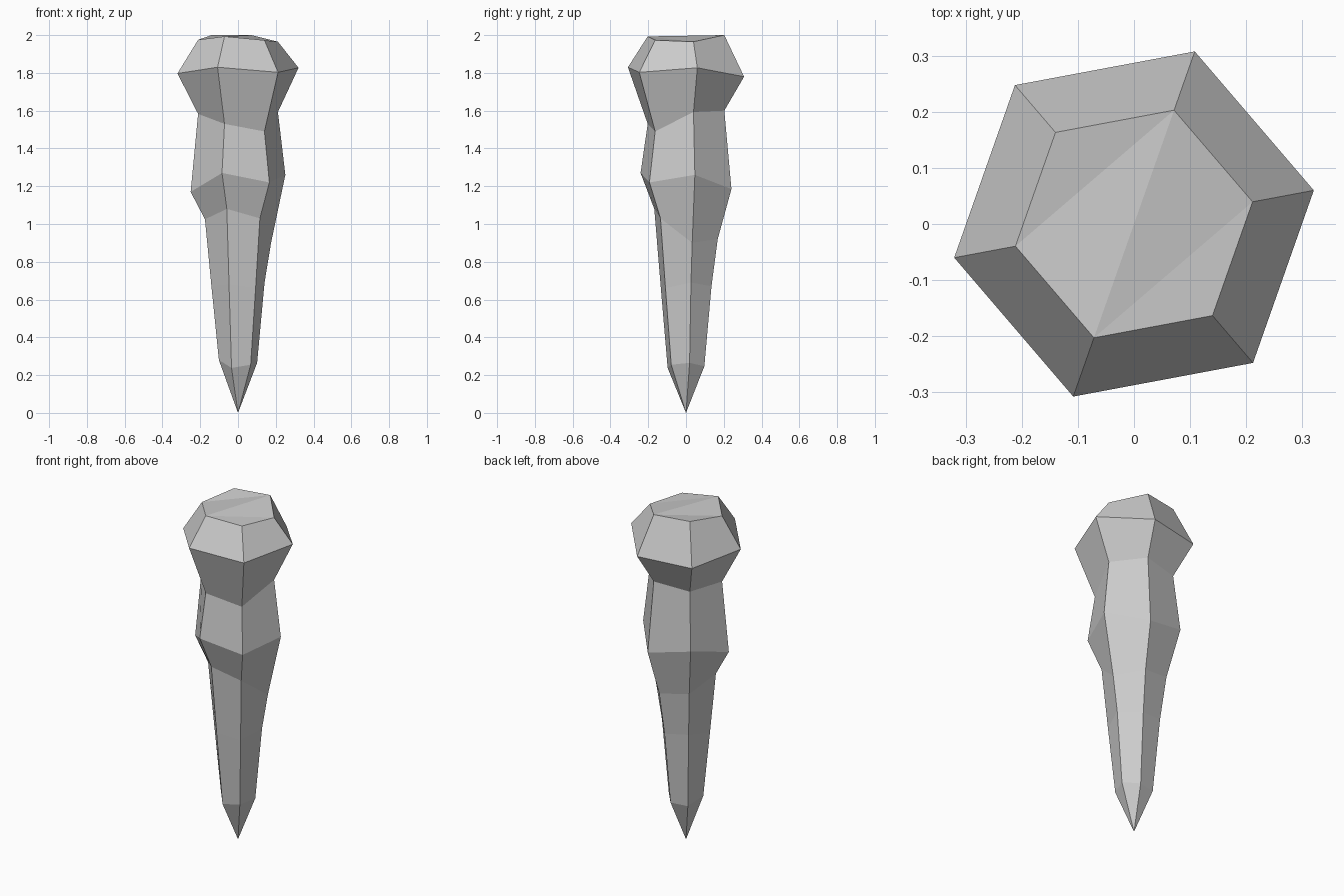
import bpy, bmesh
from math import cos, sin, radians

if "Cube" in bpy.data.objects:
    bpy.data.objects.remove(bpy.data.objects["Cube"])

SIDES = 6
TURN = 10.6  # twist of the hexagon in degrees

# Cross-sections from top to bottom: radius, then the uneven height of each corner
RINGS = [
    (0.215, [1.965, 2.00, 2.00, 1.975, 1.993, 1.973]),
    (0.326, [1.827, 1.78, 1.77, 1.797, 1.83, 1.803]),
    (0.215, [1.593, 1.60, 1.58, 1.583, 1.53, 1.49]),
    (0.255, [1.26, 1.185, 1.24, 1.17, 1.27, 1.22]),
    (0.178, [0.90, 0.92, 0.95, 1.025, 1.08, 1.03]),
    (0.143, [0.69, 0.67, 0.69, 0.67, 0.68, 0.66]),
    (0.103, [0.265, 0.247, 0.245, 0.28, 0.238, 0.255]),
]

bm = bmesh.new()


def ring(radius, heights):
    corners = []
    for i, z in enumerate(heights):
        a = radians(TURN + i * 360 / SIDES)
        corners.append(bm.verts.new((radius * cos(a), radius * sin(a), z)))
    return corners


loops = [ring(r, h) for r, h in RINGS]

# Side facets
for up, low in zip(loops, loops[1:]):
    for i in range(SIDES):
        j = (i + 1) % SIDES
        bm.faces.new((up[i], low[i], low[j], up[j]))

# Pointed lower tip
tip = bm.verts.new((0, 0, 0))
for i in range(SIDES):
    bm.faces.new((loops[-1][i], tip, loops[-1][(i + 1) % SIDES]))

# Slightly uneven top cap
for tri in ((1, 2, 3), (1, 3, 4), (0, 1, 4), (0, 4, 5)):
    bm.faces.new([loops[0][k] for k in tri])

bmesh.ops.recalc_face_normals(bm, faces=bm.faces)
mesh = bpy.data.meshes.new("stone_spike")
bm.to_mesh(mesh)
bm.free()
bpy.context.collection.objects.link(bpy.data.objects.new("stone_spike", mesh))
